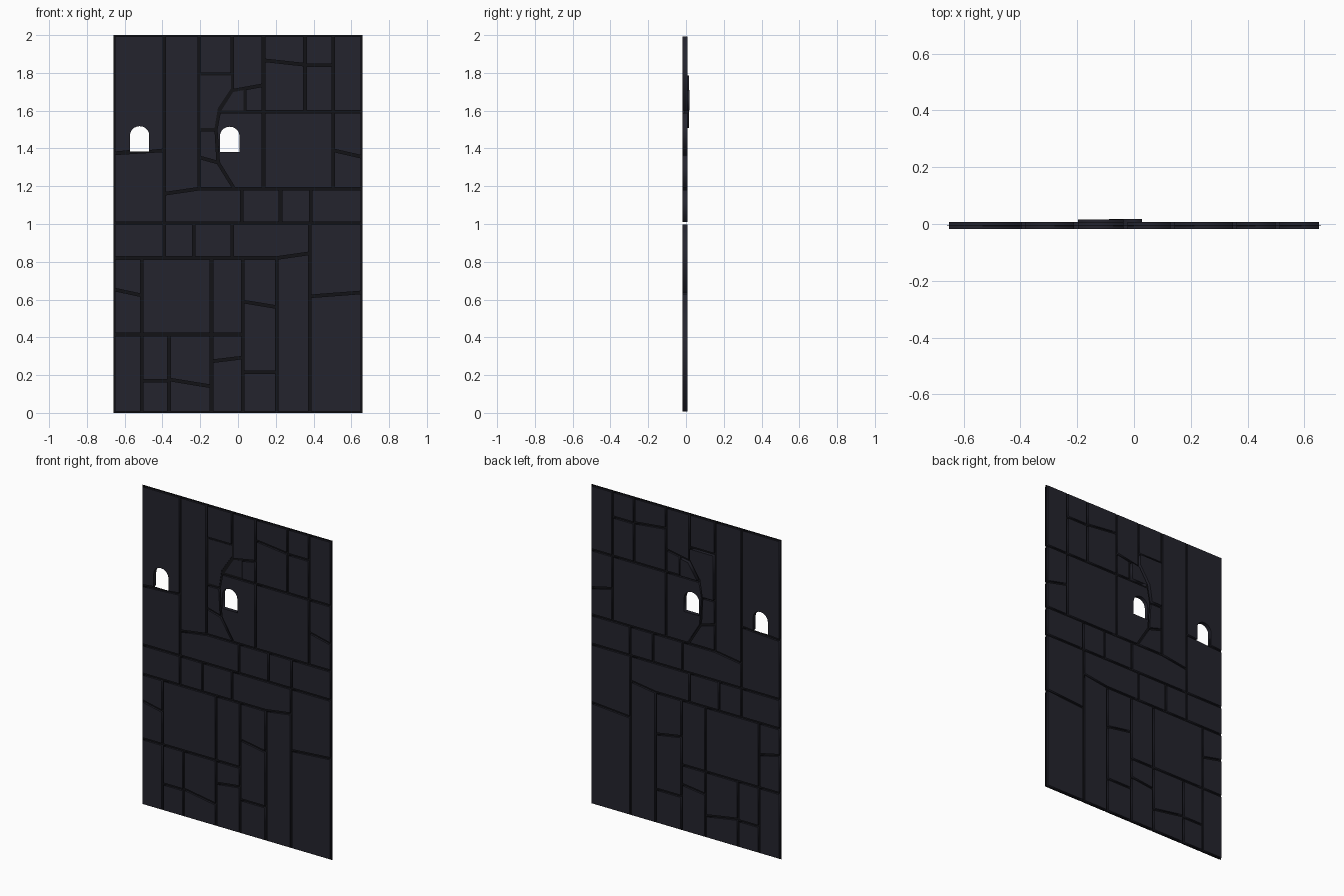
import bpy
import math
from mathutils import Vector

cube = bpy.data.objects.get("Cube")
if cube:
    bpy.data.objects.remove(cube, do_unlink=True)

GAP = 0.007          # half the joint width
THICK = 0.025
LEFT, RIGHT = -0.658, 0.658


def material(name, colour):
    mat = bpy.data.materials.new(name)
    mat.use_nodes = True
    mat.diffuse_color = colour
    bsdf = mat.node_tree.nodes["Principled BSDF"]
    bsdf.inputs["Base Color"].default_value = colour
    bsdf.inputs["Roughness"].default_value = 0.8
    return mat


stone = material("dark slate", (0.017, 0.017, 0.026, 1))
mortar = material("black mortar", (0.006, 0.006, 0.008, 1))


def shrink(points, d=GAP):
    """Offset a counter-clockwise outline inwards."""
    pts = [Vector(p) for p in points]
    out = []
    for i, p in enumerate(pts):
        a = (p - pts[i - 1]).normalized()
        b = (pts[(i + 1) % len(pts)] - p).normalized()
        na, nb = Vector((-a.y, a.x)), Vector((-b.y, b.x))
        out.append(p + (na + nb) * d / (1 + na.dot(nb)))
    return out


def arch(x0, x1, z0, z1, steps=10):
    """Round-headed opening, from bottom left over the top to bottom right."""
    r, mid = (x1 - x0) / 2, (x0 + x1) / 2
    rise = r * 0.95
    curve = [(mid - r * math.cos(math.pi * i / steps),
              z1 - rise + rise * math.sin(math.pi * i / steps)) for i in range(steps + 1)]
    return [(x0, z0)] + curve + [(x1, z0)]


def plate(name, outlines, y, thick, mat):
    """Extruded flat shape; inner outlines become holes."""
    data = bpy.data.curves.new(name, 'CURVE')
    data.dimensions = '2D'
    data.fill_mode = 'BOTH'
    data.extrude = thick / 2
    for outline in outlines:
        spline = data.splines.new('POLY')
        spline.points.add(len(outline) - 1)
        for pt, (x, z) in zip(spline.points, outline):
            pt.co = (x, z, 0, 1)
        spline.use_cyclic_u = True
    data.materials.append(mat)
    obj = bpy.data.objects.new(name, data)
    bpy.context.collection.objects.link(obj)
    obj.rotation_euler.x = math.pi / 2
    obj.location.y = y
    bpy.ops.object.select_all(action='DESELECT')
    obj.select_set(True)
    bpy.context.view_layer.objects.active = obj
    bpy.ops.object.convert(target='MESH')
    return obj


slabs = []


def column(x0, x1, *levels):
    """Stack of slabs; a level is a height or a (left, right) pair."""
    pairs = [v if isinstance(v, tuple) else (v, v) for v in levels]
    for (bl, br), (tl, tr) in zip(pairs, pairs[1:]):
        slabs.append(shrink([(x0, bl), (x1, br), (x1, tr), (x0, tl)]))


# Lower half
column(LEFT, -0.51, 0, 0.415, (0.654, 0.622), 0.82)
column(-0.51, -0.365, 0, 0.17, 0.415)
column(-0.365, -0.14, 0, (0.177, 0.14), 0.415)
column(-0.51, -0.14, 0.415, 0.82)
column(-0.14, 0.025, 0, (0.273, 0.293), 0.415, 0.82)
column(0.025, 0.205, 0, 0.215, (0.59, 0.56), 0.82)
column(0.205, 0.38, 0, (0.82, 0.845))
column(0.38, RIGHT, 0, (0.617, 0.638), 1.004)

# Middle courses
for a, b in ((LEFT, -0.39), (-0.39, -0.235), (-0.235, -0.03)):
    column(a, b, 0.82, 1.004)
slabs.append(shrink([(-0.03, 0.82), (0.205, 0.82), (0.38, 0.845), (0.38, 1.004), (-0.03, 1.004)]))
slabs.append(shrink([(-0.39, 1.004), (0.02, 1.004), (0.02, 1.187), (-0.205, 1.187), (-0.39, 1.16)]))
for a, b in ((0.02, 0.225), (0.225, 0.385), (0.385, RIGHT)):
    column(a, b, 1.004, 1.187)

# Upper half
column(LEFT, -0.39, 1.004, (1.374, 1.39))
column(-0.39, -0.205, (1.16, 1.187), 2)
column(-0.205, -0.03, 1.793, 2)
column(-0.03, 0.135, (1.705, 1.735), 2)
column(0.035, 0.135, 1.595, (1.717, 1.735))
column(0.135, 0.355, 1.595, (1.867, 1.843), 2)
column(0.355, 0.505, 1.595, 1.84, 2)
column(0.505, RIGHT, 1.187, (1.39, 1.355), 1.595, 2)
column(0.135, 0.505, 1.187, 1.595)
slabs.append(shrink([(-0.205, 1.187), (-0.02, 1.187), (-0.105, 1.325), (-0.205, 1.353)]))
slabs.append(shrink([(-0.205, 1.353), (-0.105, 1.325), (-0.115, 1.5), (-0.205, 1.5)]))

# Slab notched by the left window
bl, br, tr, tl = shrink([(LEFT, 1.374), (-0.39, 1.39), (-0.39, 2), (LEFT, 2)])
slabs.append([bl] + arch(-0.572, -0.47, 1.389, 1.518) + [br, tr, tl])

# Slab pierced by the centre window
centre_window = arch(-0.096, 0.008, 1.38, 1.515)
slabs.append(shrink([(-0.02, 1.187), (0.135, 1.187), (0.135, 1.595),
                     (-0.1, 1.595), (-0.118, 1.5), (-0.105, 1.325)]))
slabs.append(centre_window)

plate("stone_slabs", slabs, -0.0055, THICK, stone)

# Broken slabs pushed out towards the back
plate("pushed_slab_large", [shrink([(-0.205, 1.5), (-0.118, 1.5), (-0.1, 1.61), (-0.03, 1.715),
                                    (-0.03, 1.793), (-0.205, 1.793)])], 0.0035, THICK, stone)
plate("pushed_slab_small", [shrink([(-0.1, 1.595), (0.035, 1.595), (0.035, 1.717),
                                    (-0.03, 1.705)])], 0.0055, THICK, stone)

# Thin mortar sheet with both window openings
frame = [(LEFT, 0), (RIGHT, 0), (RIGHT, 2), (LEFT, 2)]
plate("mortar_sheet", [frame, arch(-0.572, -0.47, 1.383, 1.518), centre_window],
      -0.0055, 0.002, mortar)
